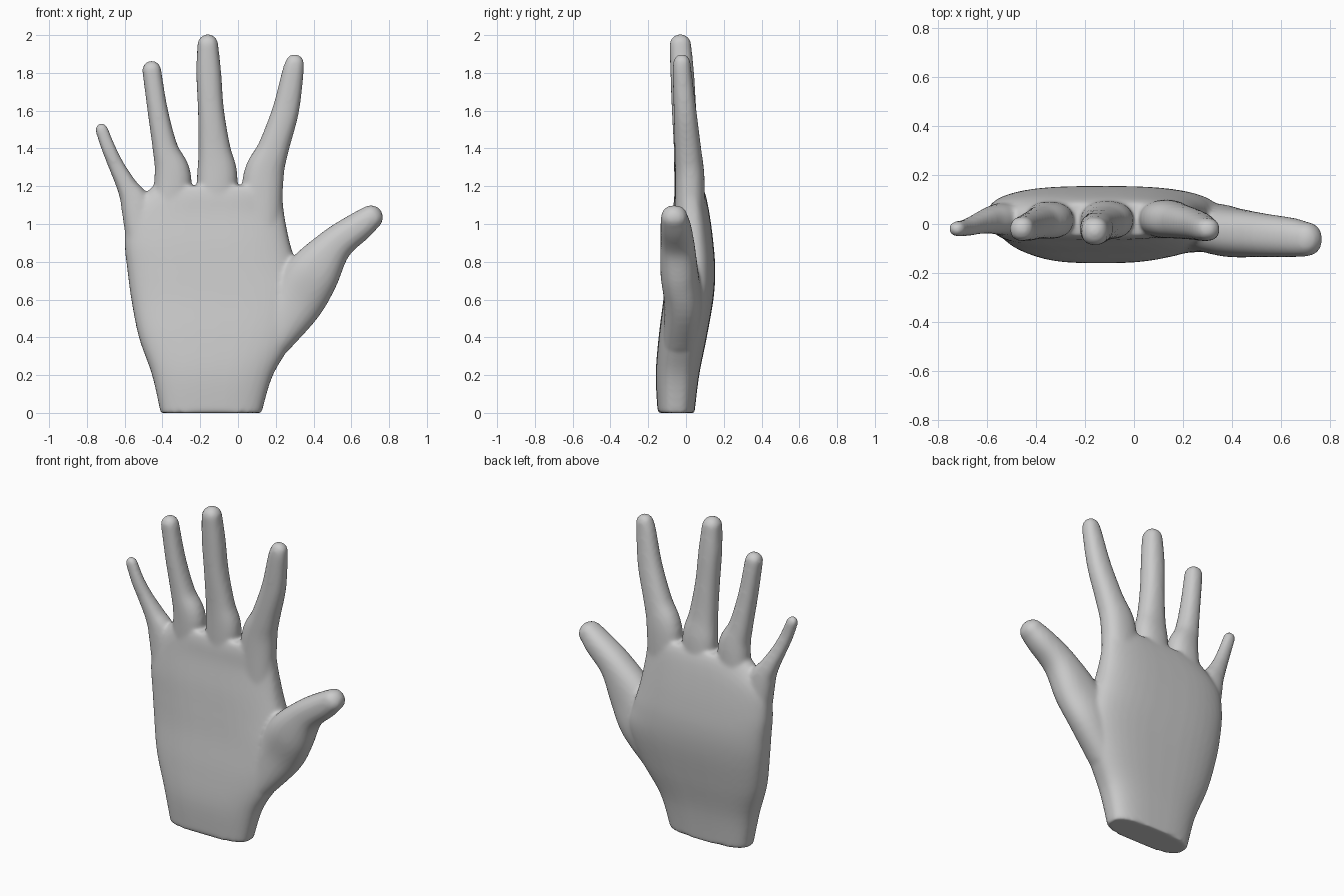
import bpy, bmesh, math
from mathutils import Vector

cube = bpy.data.objects.get("Cube")
if cube:
    bpy.data.objects.remove(cube)

SIDES = 40
STEPS = 5


def catmull(rows):
    """Smoothly interpolate tuples of section values."""
    rows = [Vector(r) for r in rows]
    out = []
    for i in range(len(rows) - 1):
        a, b = rows[max(i - 1, 0)], rows[i]
        c, d = rows[i + 1], rows[min(i + 2, len(rows) - 1)]
        for s in range(STEPS):
            t = s / STEPS
            out.append(0.5 * (2 * b + (c - a) * t + (2 * a - 5 * b + 4 * c - d) * t * t
                              + (3 * b - a - 3 * c + d) * t ** 3))
    out.append(rows[-1])
    return out


def ring(bm, centre, across, width, depth, power):
    """One superellipse section; depth always runs along y."""
    verts = []
    for k in range(SIDES):
        a = math.tau * k / SIDES
        c, s = math.cos(a), math.sin(a)
        u = math.copysign(abs(c) ** (2 / power), c) * width / 2
        v = math.copysign(abs(s) ** (2 / power), s) * depth / 2
        verts.append(bm.verts.new(centre + across * u + Vector((0, v, 0))))
    return verts


def skin(bm, rings):
    for lo, hi in zip(rings, rings[1:]):
        for k in range(SIDES):
            n = (k + 1) % SIDES
            bm.faces.new((lo[k], lo[n], hi[n], hi[k]))
    bm.faces.new(rings[0][::-1])
    bm.faces.new(rings[-1])


def add_palm(bm, rows):
    """Rows: z, x min, x max, y front, y back."""
    rings = []
    for z, x0, x1, y0, y1 in catmull(rows):
        centre = Vector(((x0 + x1) / 2, (y0 + y1) / 2, z))
        rings.append(ring(bm, centre, Vector((1, 0, 0)), x1 - x0, y1 - y0, 2.9))
    skin(bm, rings)


def add_finger(bm, rows):
    """Rows: x, z, width, y centre, depth; the tip is rounded off."""
    rows = catmull(rows)
    pts = [Vector((r[0], r[3], r[1])) for r in rows]
    rings = []
    for i, r in enumerate(rows):
        along = pts[min(i + 1, len(pts) - 1)] - pts[max(i - 1, 0)]
        along.y = 0
        along.normalize()
        across = Vector((along.z, 0, -along.x))
        rings.append(ring(bm, pts[i], across, r[2], r[4], 2.3))
    width, depth = rows[-1][2], rows[-1][4]
    for j in range(1, 7):
        a = j / 6.5 * math.pi / 2
        f = math.cos(a)
        rings.append(ring(bm, pts[-1] + along * math.sin(a) * width / 2,
                          across, width * f, depth * f, 2.3))
    skin(bm, rings)


bm = bmesh.new()

# Palm and wrist
add_palm(bm, [
    (0, -.41, .125, -.15, .045), (.2, -.455, .185, -.16, .07),
    (.4, -.525, .3, -.145, .11), (.6, -.565, .36, -.12, .145),
    (.75, -.585, .32, -.105, .155), (.9, -.6, .275, -.09, .145),
    (1.05, -.585, .245, -.07, .125), (1.15, -.5, .235, -.062, .105),
    (1.2, -.45, .22, -.05, .085)])

# Little finger
add_finger(bm, [
    (-.5, .9, .18, .02, .15), (-.54, 1.1, .16, .02, .13), (-.588, 1.2, .11, .015, .11),
    (-.64, 1.3, .085, 0, .085), (-.685, 1.4, .075, -.015, .07), (-.722, 1.5, .068, -.02, .062)])

# Ring finger
add_finger(bm, [
    (-.36, 1, .19, .02, .15), (-.345, 1.25, .195, .015, .15), (-.385, 1.4, .135, .005, .13),
    (-.425, 1.6, .108, -.01, .115), (-.457, 1.815, .1, -.02, .1)])

# Middle finger
add_finger(bm, [
    (-.12, 1, .2, .02, .16), (-.11, 1.25, .215, .015, .155), (-.125, 1.4, .17, .003, .135),
    (-.143, 1.6, .138, -.01, .13), (-.155, 1.8, .132, -.02, .125), (-.16, 1.95, .11, -.03, .115)])

# Index finger
add_finger(bm, [
    (.12, 1, .22, .02, .16), (.135, 1.25, .215, .02, .155), (.187, 1.4, .165, .01, .14),
    (.252, 1.6, .142, -.005, .12), (.29, 1.8, .115, -.02, .1), (.3, 1.85, .1, -.022, .092)])

# Thumb
add_finger(bm, [
    (.18, .38, .2, -.03, .18), (.3, .58, .29, -.015, .2), (.4, .74, .28, -.035, .2),
    (.515, .89, .19, -.045, .18), (.645, .99, .155, -.055, .16), (.703, 1.035, .13, -.062, .14)])

bmesh.ops.recalc_face_normals(bm, faces=bm.faces)
mesh = bpy.data.meshes.new("hand")
bm.to_mesh(mesh)
bm.free()
hand = bpy.data.objects.new("hand", mesh)
bpy.context.collection.objects.link(hand)

# Plain grey surface
grey = bpy.data.materials.new("light grey")
grey.use_nodes = True
colour = (.6, .6, .6, 1)
grey.diffuse_color = colour
grey.node_tree.nodes["Principled BSDF"].inputs["Base Color"].default_value = colour
mesh.materials.append(grey)

# Fuse the parts into one skin and soften the joins
fuse = hand.modifiers.new("fuse", 'REMESH')
fuse.mode = 'VOXEL'
fuse.voxel_size = .011
fuse.use_smooth_shade = True
soften = hand.modifiers.new("soften", 'SMOOTH')
soften.factor = .5
soften.iterations = 10
